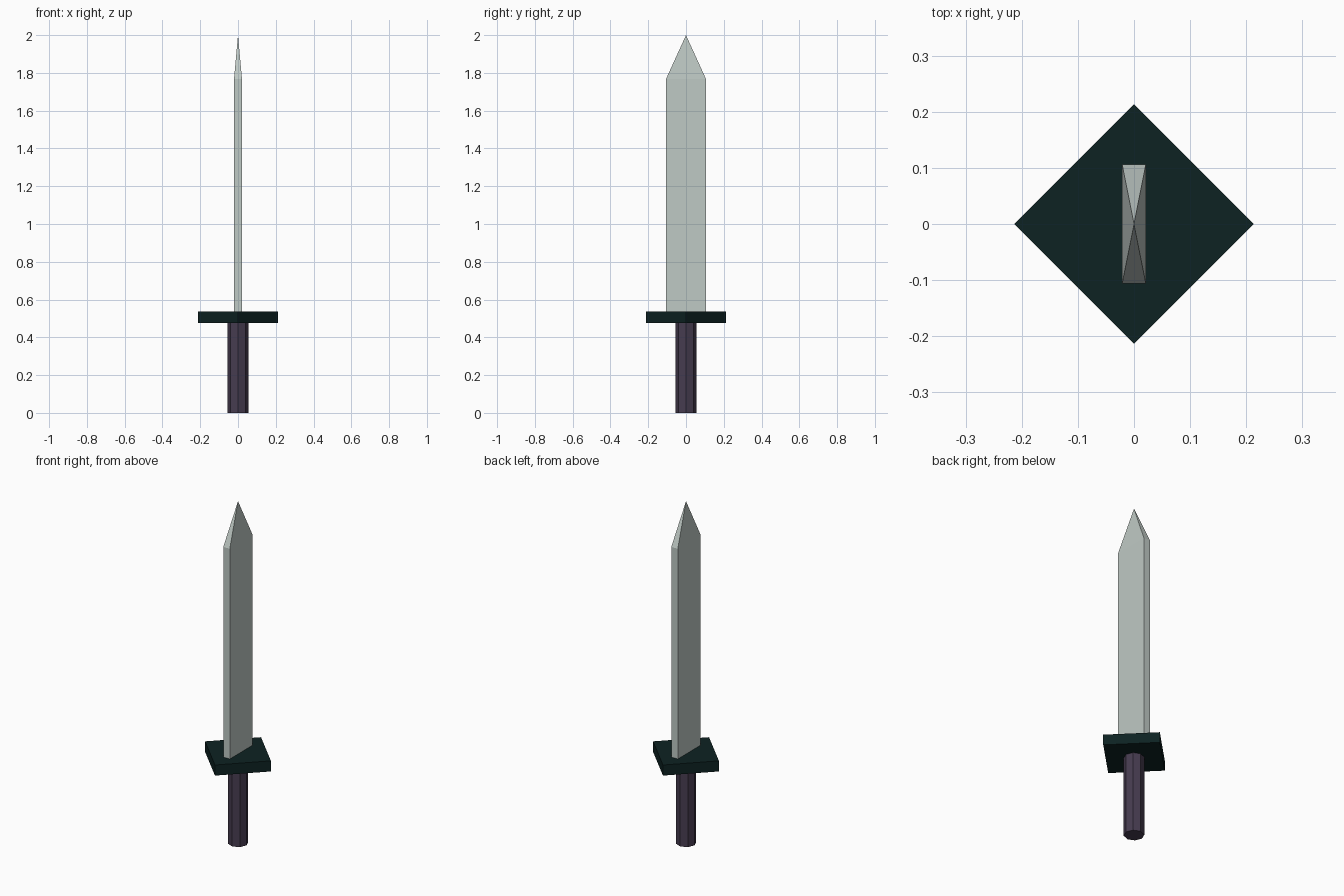
import bpy, bmesh, math
from mathutils import Matrix

if "Cube" in bpy.data.objects:
    bpy.data.objects.remove(bpy.data.objects["Cube"])


def material(name, rgb):
    m = bpy.data.materials.new(name)
    m.diffuse_color = (*rgb, 1)
    m.use_nodes = True
    m.node_tree.nodes["Principled BSDF"].inputs["Base Color"].default_value = m.diffuse_color
    return m


def prism(name, sides, radius, z0, z1, mat, spin=0.0):
    """Upright prism with a corner or flat set by spin."""
    bm = bmesh.new()
    bmesh.ops.create_cone(bm, cap_ends=True, segments=sides, radius1=radius,
                          radius2=radius, depth=z1 - z0,
                          matrix=Matrix.Translation((0, 0, (z0 + z1) / 2)) @ Matrix.Rotation(spin, 4, 'Z'))
    return finish(name, bm, mat)


def finish(name, bm, mat):
    bmesh.ops.recalc_face_normals(bm, faces=bm.faces)
    me = bpy.data.meshes.new(name)
    bm.to_mesh(me)
    bm.free()
    me.materials.append(mat)
    ob = bpy.data.objects.new(name, me)
    bpy.context.collection.objects.link(ob)
    return ob


steel = material("pale steel", (0.52, 0.585, 0.555))
dark_green = material("dark green", (0.004, 0.016, 0.016))
purple = material("dusky purple", (0.062, 0.045, 0.08))

# Octagonal grip and diamond guard
prism("grip", 8, 0.055, 0.0, 0.475, purple)
prism("guard", 4, 0.213, 0.475, 0.537, dark_green)

# Blade: a thin box whose top is drawn up to a four-sided point
bm = bmesh.new()
w, d = 0.021, 0.106
rings = [[bm.verts.new((sx * w, sy * d, z)) for sx, sy in ((-1, -1), (1, -1), (1, 1), (-1, 1))]
         for z in (0.537, 1.767)]
tip = bm.verts.new((0, 0, 2.0))
bm.faces.new(rings[0])
for i in range(4):
    j = (i + 1) % 4
    bm.faces.new((rings[0][i], rings[0][j], rings[1][j], rings[1][i]))
    bm.faces.new((rings[1][i], rings[1][j], tip))
finish("blade", bm, steel)
